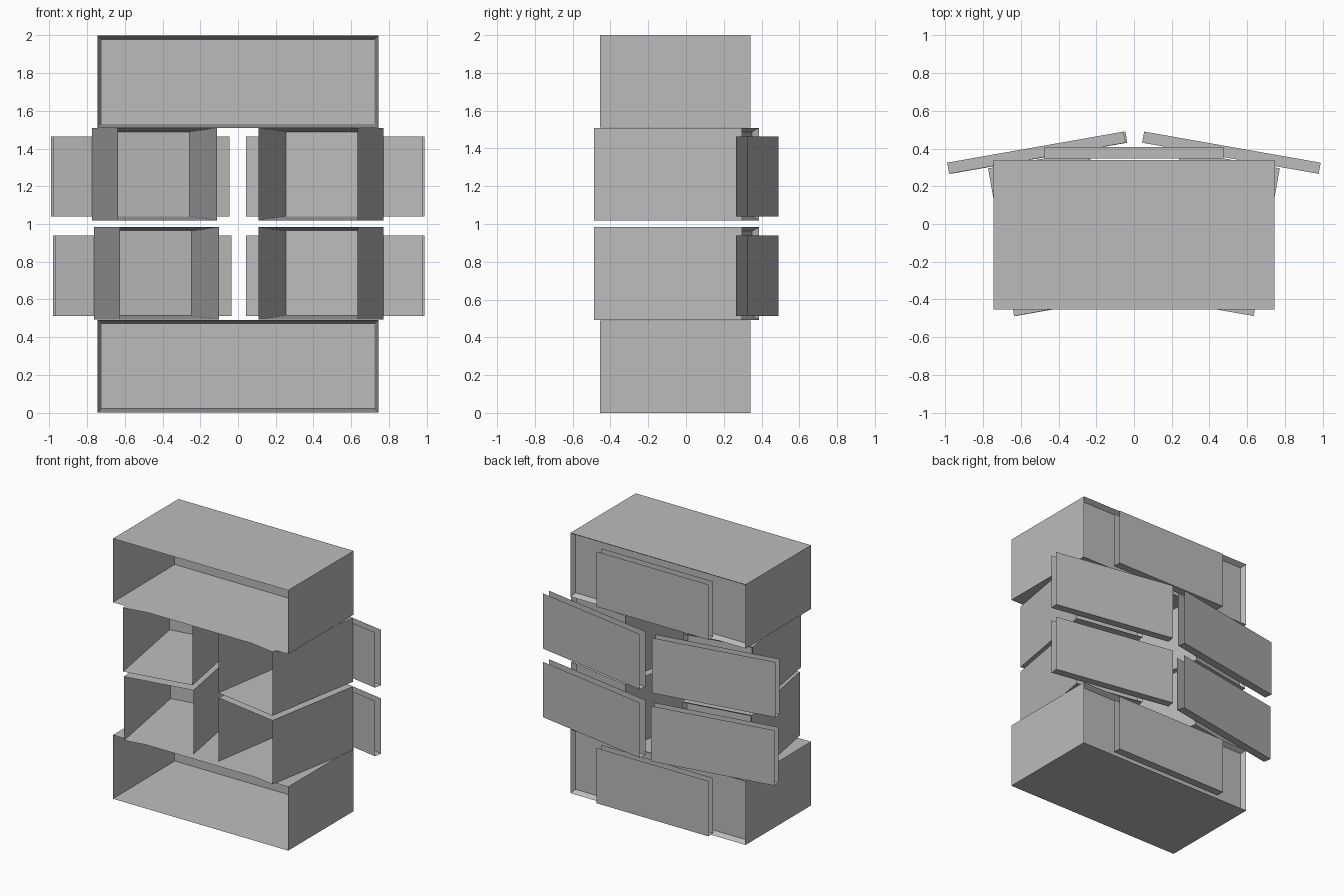
import bpy, bmesh
from math import radians, sin, cos
from mathutils import Matrix, Vector

cube = bpy.data.objects.get("Cube")
if cube:
    bpy.data.objects.remove(cube)

grey = bpy.data.materials.new("plain_grey")
grey.use_nodes = True
grey.diffuse_color = (0.5, 0.5, 0.5, 1)
grey.node_tree.nodes["Principled BSDF"].inputs["Base Color"].default_value = (0.5, 0.5, 0.5, 1)

DEPTH, HEIGHT, WALL = 0.795, 0.49, 0.03
FRONT_CAVITY, BACK_RECESS = 0.72, 0.035
PANEL_W, PANEL_H, PANEL_T = 0.95, 0.425, 0.06


def finish(name, bm, matrix):
    mesh = bpy.data.meshes.new(name)
    bm.to_mesh(mesh)
    bm.free()
    mesh.materials.append(grey)
    obj = bpy.data.objects.new(name, mesh)
    obj.matrix_world = matrix
    bpy.context.collection.objects.link(obj)


def sink(bm, direction, depth):
    """Inset the face that looks along y and push it into the box."""
    face = max(bm.faces, key=lambda f: f.normal.y * direction * f.calc_area())
    bmesh.ops.inset_region(bm, faces=[face], thickness=WALL)
    bmesh.ops.translate(bm, verts=face.verts, vec=(0, -direction * depth, 0))
    bm.normal_update()


def crate(name, width, matrix):
    """Box with an open front and a shallow recess at the back."""
    bm = bmesh.new()
    bmesh.ops.create_cube(bm, size=1)
    bmesh.ops.scale(bm, verts=bm.verts, vec=(width, DEPTH, HEIGHT))
    bmesh.ops.translate(bm, verts=bm.verts, vec=(0, 0, HEIGHT / 2))
    bm.normal_update()
    sink(bm, -1, FRONT_CAVITY)
    sink(bm, 1, BACK_RECESS)
    finish(name + "_box", bm, matrix)


def back_panel(name, matrix):
    """Folded sheet: two upright plates joined along the bottom."""
    bm = bmesh.new()
    bmesh.ops.create_cube(bm, size=1)
    bm.normal_update()
    open_faces = [f for f in bm.faces if abs(f.normal.x) > 0.5 or f.normal.z > 0.5]
    bmesh.ops.delete(bm, geom=open_faces, context='FACES_ONLY')
    loose = [e for e in bm.edges if not e.link_faces]
    bmesh.ops.delete(bm, geom=loose, context='EDGES')
    bmesh.ops.scale(bm, verts=bm.verts, vec=(PANEL_W, PANEL_T, PANEL_H))
    offset = Vector((0, DEPTH / 2 + 0.007 + PANEL_T / 2, 0.02 + PANEL_H / 2))
    bmesh.ops.translate(bm, verts=bm.verts, vec=offset)
    finish(name + "_panel", bm, matrix)


def unit(name, width, x, y, z, angle=0):
    matrix = Matrix.Translation((x, y, z)) @ Matrix.Rotation(radians(angle), 4, 'Z')
    crate(name, width, matrix)
    back_panel(name, matrix)


# wide boxes at the bottom and the top
unit("bottom", 1.49, 0, -0.057, 0)
unit("top", 1.49, 0, -0.057, 1.51)

# two rows of narrow boxes, splayed to the sides
for row, z, right_x in (("lower", 0.493, -0.433), ("upper", 1.0195, -0.442)):
    unit(row + "_left", 0.533, 0.441, -0.05, z, -10)
    unit(row + "_right", 0.533, right_x, -0.05, z, 10)
